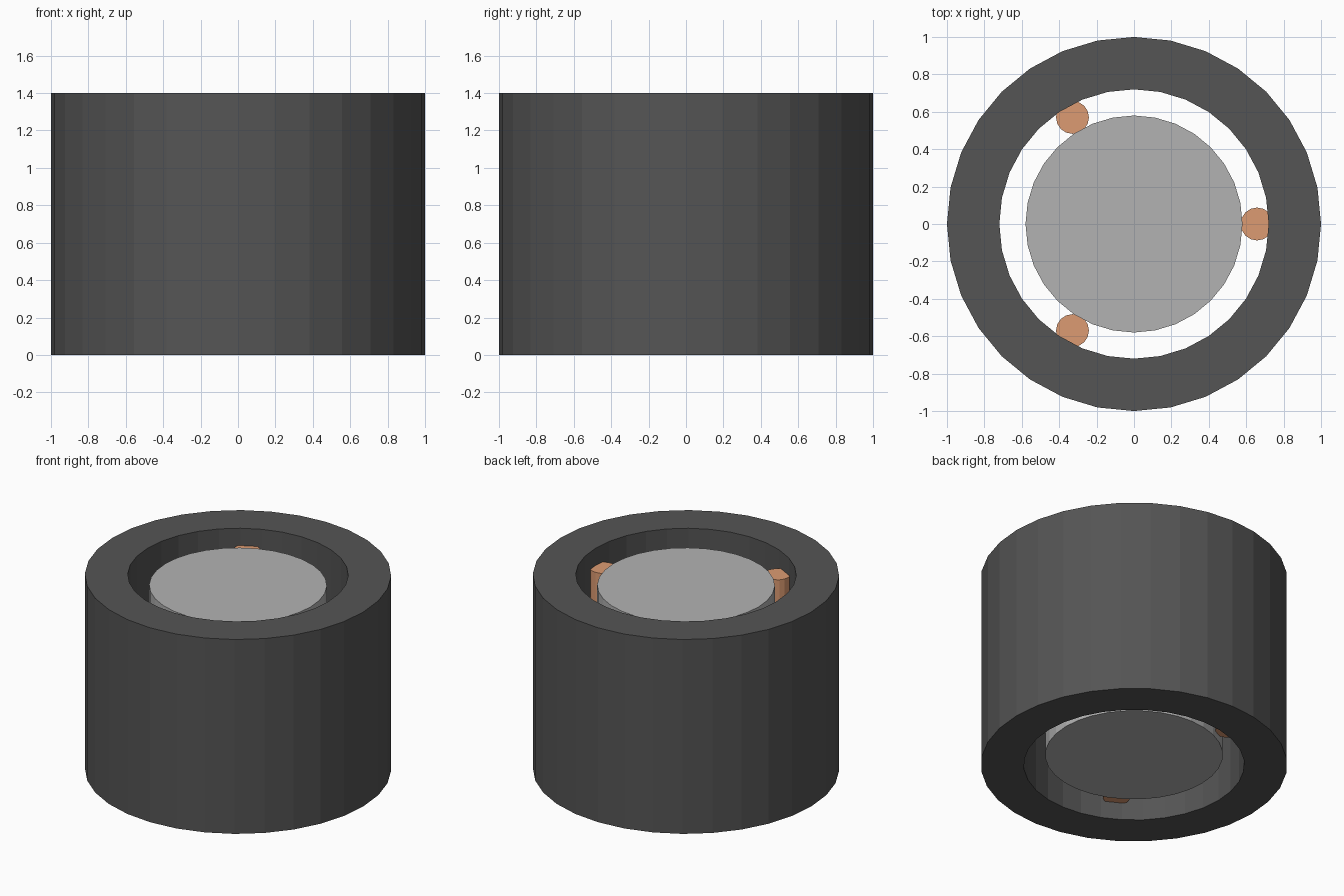
import bpy, bmesh
from math import cos, sin, tau

if "Cube" in bpy.data.objects:
    bpy.data.objects.remove(bpy.data.objects["Cube"])

def material(name, rgb):
    m = bpy.data.materials.new(name)
    m.diffuse_color = (*rgb, 1)
    m.use_nodes = True
    m.node_tree.nodes["Principled BSDF"].inputs["Base Color"].default_value = m.diffuse_color
    return m

def cylinder(name, radius, z0, z1, sides, xy=(0, 0), mat=None):
    bpy.ops.mesh.primitive_cylinder_add(vertices=sides, radius=radius, depth=z1 - z0,
                                        location=(*xy, (z0 + z1) / 2))
    ob = bpy.context.object
    ob.name = name
    if mat:
        ob.data.materials.append(mat)
    return ob

def tube(name, r_out, r_in, height, sides, mat):
    bm = bmesh.new()
    profile = [(r_in, 0), (r_out, 0), (r_out, height), (r_in, height)]
    rings = [[bm.verts.new((r * cos(tau * i / sides), r * sin(tau * i / sides), z))
              for r, z in profile] for i in range(sides)]
    for i in range(sides):
        a, b = rings[i], rings[(i + 1) % sides]
        for j in range(4):
            k = (j + 1) % 4
            bm.faces.new((a[j], b[j], b[k], a[k]))
    bmesh.ops.recalc_face_normals(bm, faces=bm.faces)
    me = bpy.data.meshes.new(name)
    bm.to_mesh(me)
    bm.free()
    me.materials.append(mat)
    ob = bpy.data.objects.new(name, me)
    bpy.context.collection.objects.link(ob)

dark = material("dark_rubber", (0.09, 0.09, 0.09))
copper = material("copper", (0.72, 0.33, 0.17))
steel = material("steel", (0.45, 0.45, 0.45))

# Outer sleeve
tube("outer_sleeve", 1.0, 0.72, 1.4, 32, dark)

# Solid core, recessed at both ends
cylinder("inner_core", 0.58, 0.075, 1.325, 32, mat=steel)

# Three spacer rods wedged between core and sleeve
for i in range(3):
    a = tau * i / 3
    cylinder(f"spacer_rod_{i + 1}", 0.088, 0.125, 1.275, 16,
             (0.658 * cos(a), 0.658 * sin(a)), copper)
